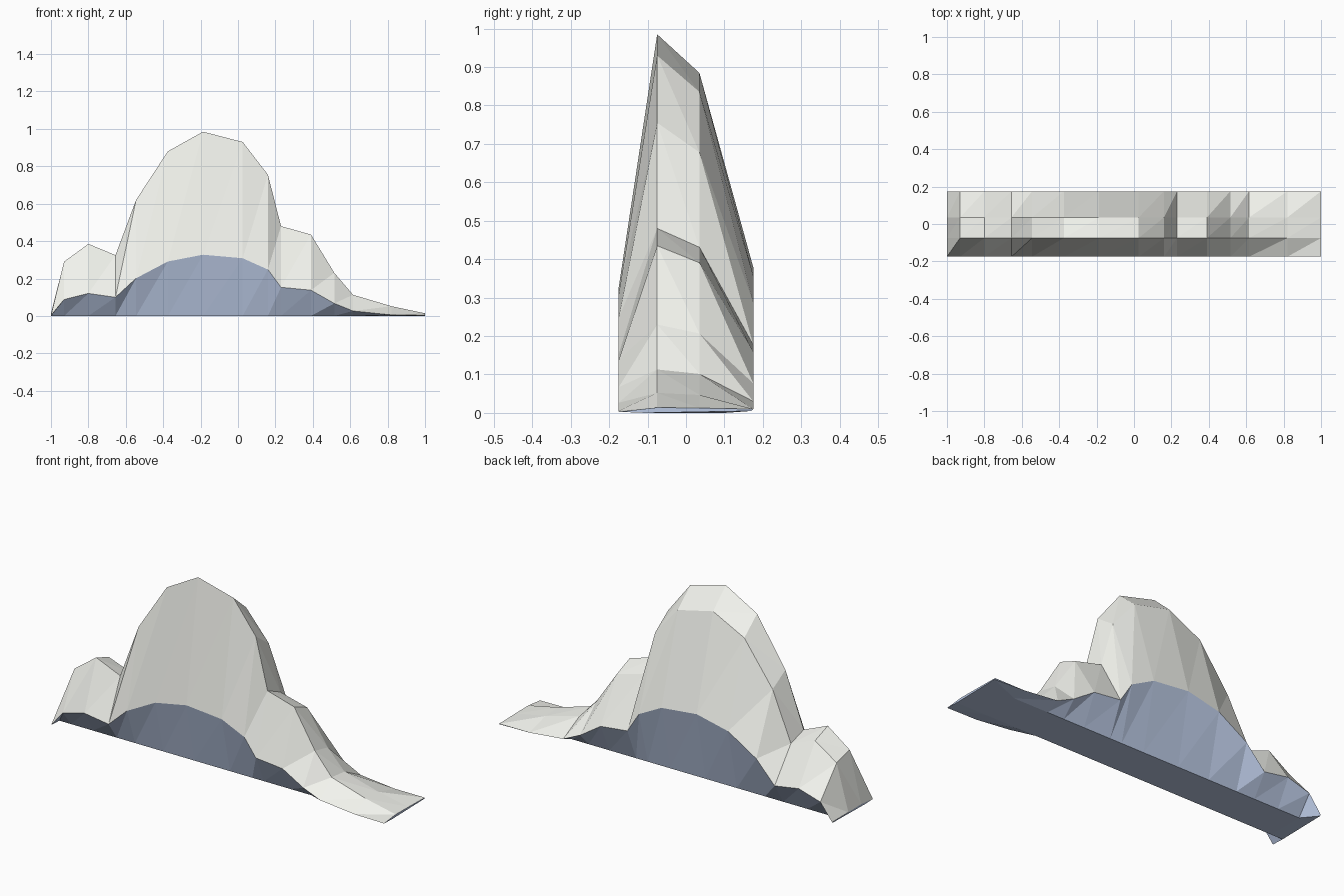
import bpy

if "Cube" in bpy.data.objects:
    bpy.data.objects.remove(bpy.data.objects["Cube"])

# Ridge outline seen from the front: (x, height)
RIDGE = [(-1, .012), (-.93, .29), (-.8, .385), (-.655, .325), (-.545, .62),
         (-.375, .88), (-.187, .985), (.025, .93), (.16, .755), (.23, .48),
         (.39, .435), (.515, .23), (.615, .113), (.82, .052), (1, .014)]
LAST = len(RIDGE) - 1


# Rows running along the ridge, from the front edge over the top and underneath
def front_edge():
    return [(x, -.175, max(.003, .345 * h - .0125)) for x, h in RIDGE]


def ridge_row(y, factor):
    return [(x, y, h * factor) for x, h in RIDGE]


def back_edge():
    return [(x, .175, max(.01, .4 * h - .015)) for x, h in RIDGE]


def floor_row(y, y_end, z_end):
    return [(x, y_end, z_end) if i in (0, LAST) else (x, y, 0)
            for i, (x, h) in enumerate(RIDGE)]


def add_strip(name, rows, color, caps=()):
    """Loft the rows into flat triangles; caps are extra outlines to fill."""
    verts = [p for row in rows for p in row]
    n = len(RIDGE)
    faces = []
    for j in range(len(rows) - 1):
        for i in range(n - 1):
            a, b = j * n + i, j * n + i + 1
            c, d = b + n, a + n
            faces += [(a, b, c), (a, c, d)]
    for outline in caps:
        start = len(verts)
        verts += outline
        faces.append(tuple(range(start, len(verts))))
    mesh = bpy.data.meshes.new(name)
    mesh.from_pydata(verts, [], faces)
    mesh.update()
    mat = bpy.data.materials.new(name)
    mat.diffuse_color = color
    mat.use_nodes = True
    mat.node_tree.nodes["Principled BSDF"].inputs["Base Color"].default_value = mat.diffuse_color
    mesh.materials.append(mat)
    obj = bpy.data.objects.new(name, mesh)
    bpy.context.collection.objects.link(obj)
    return obj


front, back = front_edge(), back_edge()
crest, shoulder = ridge_row(-.075, 1), ridge_row(.035, .898)
floor_back = floor_row(.1, .17, .005)
floor_front = floor_row(-.105, -.105, 0)

# Off-white upper slopes
add_strip("mountain_slopes", [front, crest, shoulder, back], (.9, .91, .86, 1))

# Slate-blue undercut base with floor and thin end caps
loop = [back, floor_back, floor_front, front, crest, shoulder]
end_caps = [[row[0] for row in loop], [row[LAST] for row in reversed(loop)]]
add_strip("mountain_base", [back, floor_back, floor_front, front],
          (.49, .58, .77, 1), end_caps)
